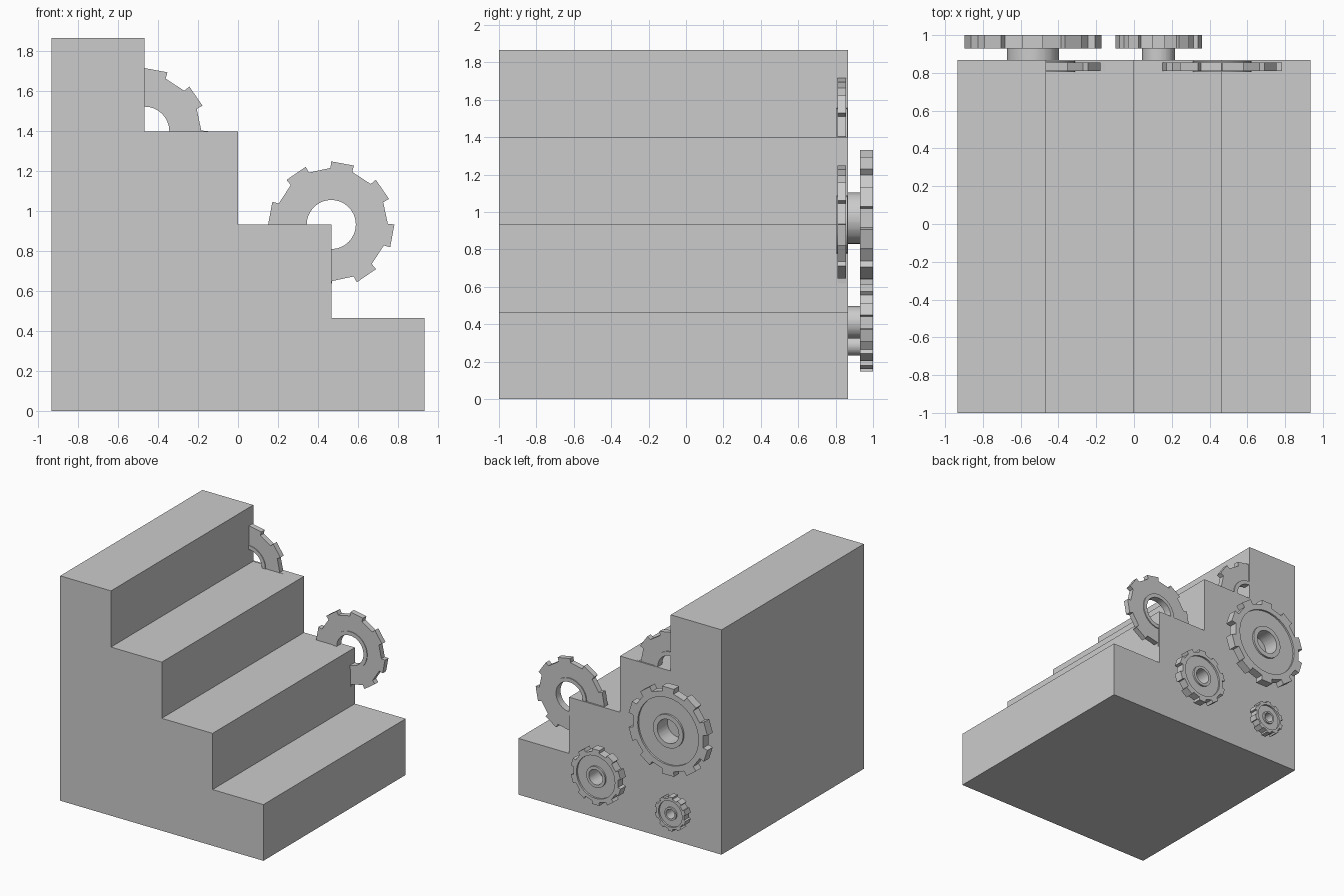
import bpy, bmesh
from math import sin, cos, radians

if "Cube" in bpy.data.objects:
    bpy.data.objects.remove(bpy.data.objects["Cube"])


def finish(name, bm, smooth=False):
    bmesh.ops.recalc_face_normals(bm, faces=bm.faces)
    me = bpy.data.meshes.new(name)
    bm.to_mesh(me)
    bm.free()
    ob = bpy.data.objects.new(name, me)
    bpy.context.collection.objects.link(ob)
    if smooth:
        bpy.ops.object.select_all(action='DESELECT')
        ob.select_set(True)
        bpy.context.view_layer.objects.active = ob
        bpy.ops.object.shade_smooth_by_angle(angle=radians(15))


def gear(name, cx, cz, tip, root, teeth, phase, profile):
    """Closed ring of (radius, y) steps; radius None follows the toothed outline."""
    pitch = 360 / teeth
    ht, hb = pitch * 0.235, pitch * 0.25       # half widths of tooth tip and base
    gap = (pitch - 2 * hb) / 2
    samples = []
    for i in range(teeth):
        a = phase + i * pitch
        samples += [(a - hb, root), (a - ht, tip), (a, tip * cos(radians(ht))),
                    (a + ht, tip), (a + hb, root),
                    (a + pitch / 2, root * cos(radians(gap)))]
    bm = bmesh.new()
    rings = []
    for r, y in profile:
        rings.append([bm.verts.new((cx + (r or ro) * cos(radians(a)), y,
                                    cz + (r or ro) * sin(radians(a))))
                      for a, ro in samples])
    n = len(samples)
    for k, ring in enumerate(rings):
        nxt = rings[(k + 1) % len(rings)]
        for i in range(n):
            j = (i + 1) % n
            bm.faces.new((ring[i], ring[j], nxt[j], nxt[i]))
    finish(name, bm, True)


# Staircase block: stepped profile extruded along y
S, STEPS, FRONT, BACK = 0.4667, 4, -1.0, 0.867
pts = [(-2 * S, 0), (2 * S, 0)]
for i in range(STEPS):
    x = (2 - i) * S
    pts += [(x, (i + 1) * S), (x - S, (i + 1) * S)]
bm = bmesh.new()
face = bm.faces.new([bm.verts.new((x, FRONT, z)) for x, z in pts])
ext = bmesh.ops.extrude_face_region(bm, geom=[face])
bmesh.ops.translate(bm, vec=(0, BACK - FRONT, 0),
                    verts=[v for v in ext['geom'] if isinstance(v, bmesh.types.BMVert)])
finish("staircase", bm)

# Gears half sunk into the step corners
sunk = [(None, 0.81), (None, 0.855), (0.155, 0.855), (0.155, 0.863),
        (0.123, 0.863), (0.123, 0.804), (0.155, 0.804), (0.155, 0.81)]
gear("lower_step_gear", S, 2 * S, 0.316, 0.283, 8, 34.5, sunk)
gear("upper_step_gear", -S, 3 * S, 0.316, 0.283, 8, 34.5, sunk)

# Gears standing off the back wall on hollow hubs, with a recessed web
for name, cx, cz, R in (("large_back_gear", -0.535, 0.968, 0.367),
                        ("medium_back_gear", 0.13, 0.41, 0.232),
                        ("small_back_gear", -0.555, 0.287, 0.142)):
    hub, hole, rim = R * 0.375, R * 0.27, R * 0.76
    web = 0.985
    gear(name, cx, cz, R, R * 0.89, 10, 18,
         [(None, 1.0), (None, 0.93), (hub, 0.93), (hub, BACK), (hole, BACK),
          (hole, 1.0), (hub, 1.0), (hub, web), (rim, web), (rim, 1.0)])
